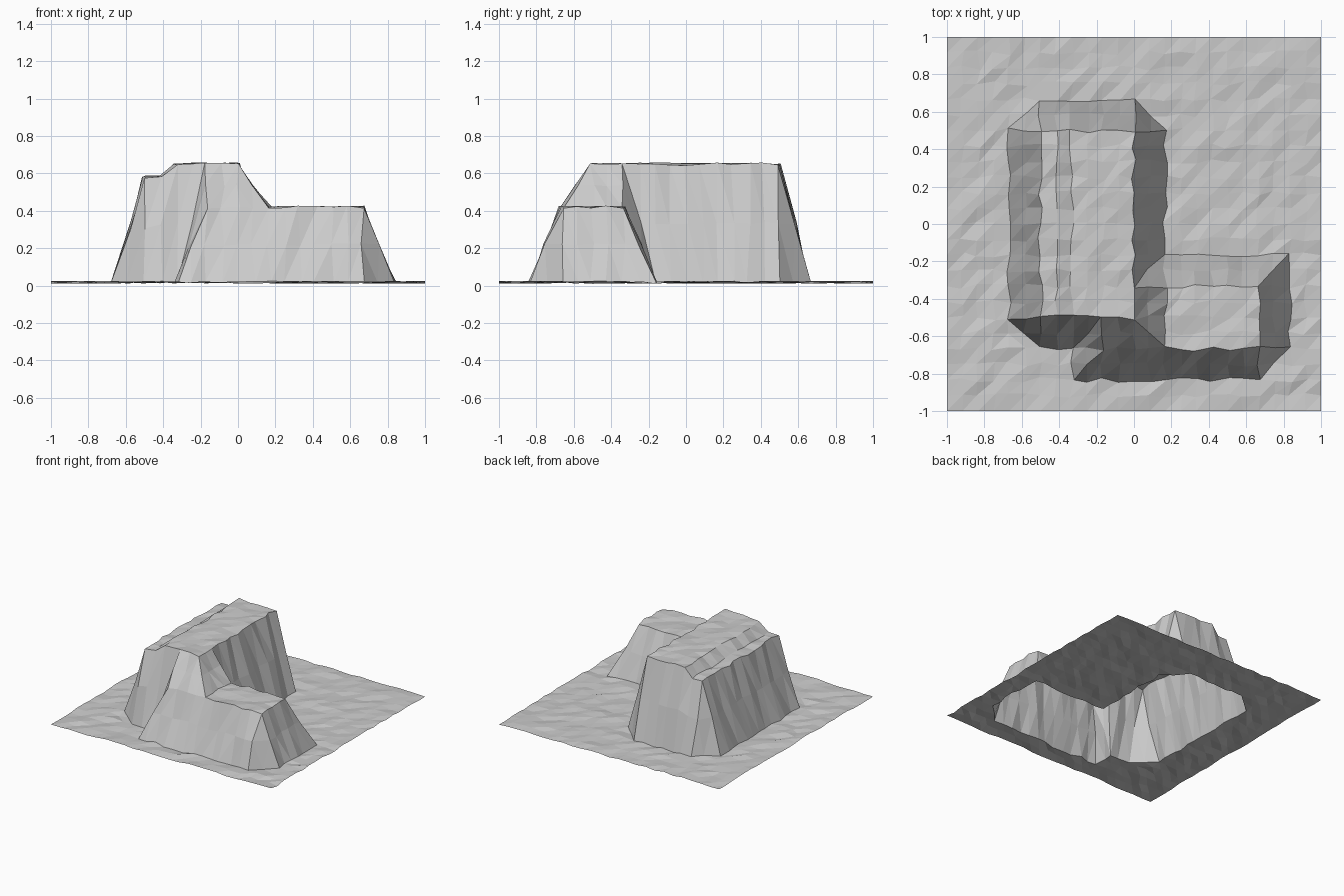
import bpy, random

if "Cube" in bpy.data.objects:
    bpy.data.objects.remove(bpy.data.objects["Cube"])

random.seed(4)
N = 24                      # fine cells per side, two per coarse cell
GROUND = 0.018
BACKSLASH = {(6, 9), (2, 2), (6, 2)}   # coarse cells folded along the other diagonal


def coarse(i, j):
    """Height of the two plateaus on the 12 x 12 coarse grid."""
    if 3 <= i <= 6 and 3 <= j <= 9:     # tall block, left edge a step lower
        return 0.58 if i == 3 else 0.65
    if 5 <= i <= 10 and 2 <= j <= 4:    # low block
        return 0.42
    return GROUND


def height(a, b):
    """Height at a fine grid point, folded along each coarse cell's diagonal."""
    i, j = a // 2, b // 2
    odd_x, odd_y = a % 2, b % 2
    if odd_x and odd_y:
        ends = ((i + 1, j), (i, j + 1)) if (i, j) in BACKSLASH else ((i, j), (i + 1, j + 1))
    else:
        ends = ((i, j), (i + odd_x, j + odd_y))
    z = sum(coarse(*e) for e in ends) / 2
    if a == 7 and 6 <= b <= 18:         # narrow ledge along the left of the top
        z = 0.58
    return z


def jitter(k, amount):
    return 0 if k in (0, N) else random.uniform(-amount, amount)


# terrain sheet: roughened points
verts = []
for b in range(N + 1):
    for a in range(N + 1):
        inside = 0 < a < N and 0 < b < N
        x = -1 + 2 * a / N + (jitter(a, 0.014) if inside else 0)
        y = -1 + 2 * b / N + (jitter(b, 0.014) if inside else 0)
        verts.append((x, y, height(a, b) + random.uniform(-0.008, 0.008)))

# triangles, following the coarse folds
faces = []
for b in range(N):
    for a in range(N):
        p = b * (N + 1) + a
        q, r, s = p + 1, p + N + 2, p + N + 1
        if (a // 2, b // 2) in BACKSLASH:
            faces += [(p, q, s), (q, r, s)]
        else:
            faces += [(p, q, r), (p, r, s)]

mesh = bpy.data.meshes.new("terrain")
mesh.from_pydata(verts, [], faces)
mesh.update()
terrain = bpy.data.objects.new("terrain", mesh)
bpy.context.collection.objects.link(terrain)
